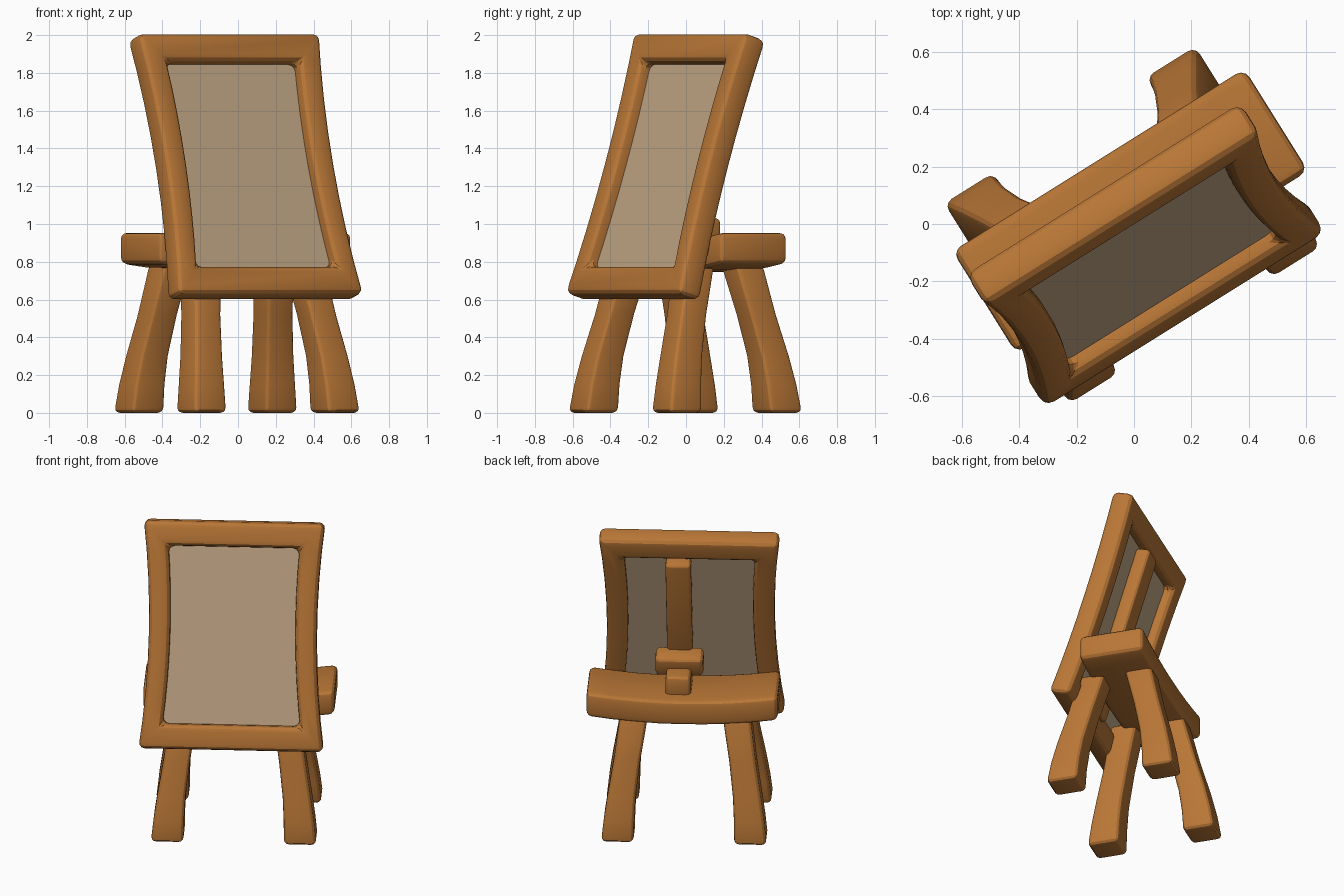
import bpy, bmesh, math
from mathutils import Matrix, Vector

cube = bpy.data.objects.get("Cube")
if cube:
    bpy.data.objects.remove(cube, do_unlink=True)


def material(name, rgb):
    m = bpy.data.materials.new(name)
    m.use_nodes = True
    m.diffuse_color = (*rgb, 1)
    m.node_tree.nodes["Principled BSDF"].inputs["Base Color"].default_value = (*rgb, 1)
    return m


WOOD = material("warm wood", (0.485, 0.183, 0.037))
CANVAS = material("taupe canvas", (0.54, 0.387, 0.238))

# The whole easel is turned; the board also leans back
TURN = Matrix.Rotation(math.radians(32), 4, "Z")
LEAN = (Matrix.Translation((-0.026, -0.108, 1.303))
        @ Matrix.Rotation(math.radians(-17), 4, "X"))


def skin(name, sections, mat, bevel, closed=False, place=Matrix()):
    """Skin four-cornered sections into a solid with rounded edges."""
    bm = bmesh.new()
    rings = [[bm.verts.new(p) for p in s] for s in sections]
    pairs = list(zip(rings, rings[1:]))
    if closed:
        pairs.append((rings[-1], rings[0]))
    else:
        bm.faces.new(rings[0])
        bm.faces.new(rings[-1])
    for a, b in pairs:
        for i in range(4):
            j = (i + 1) % 4
            bm.faces.new((a[i], a[j], b[j], b[i]))
    bmesh.ops.recalc_face_normals(bm, faces=bm.faces)
    if bevel:
        sharp = [e for e in bm.edges if e.calc_face_angle(0) > 0.6]
        bmesh.ops.bevel(bm, geom=sharp, offset=bevel, segments=3,
                        profile=0.5, affect="EDGES", clamp_overlap=True)
    bmesh.ops.transform(bm, matrix=TURN @ place, verts=bm.verts)
    bmesh.ops.recalc_face_normals(bm, faces=bm.faces)
    me = bpy.data.meshes.new(name)
    bm.to_mesh(me)
    bm.free()
    me.materials.append(mat)
    ob = bpy.data.objects.new(name, me)
    bpy.context.collection.objects.link(ob)
    bpy.ops.object.select_all(action="DESELECT")
    ob.select_set(True)
    bpy.context.view_layer.objects.active = ob
    bpy.ops.object.shade_smooth_by_angle(angle=math.radians(18))
    return ob


def rect(cx, cy, z, w, d):
    return [(cx + sx * w / 2, cy + sy * d / 2, z)
            for sx, sy in ((-1, -1), (1, -1), (1, 1), (-1, 1))]


def box(name, lo, hi, mat, bevel, place=Matrix()):
    cx, cy = (lo[0] + hi[0]) / 2, (lo[1] + hi[1]) / 2
    w, d = hi[0] - lo[0], hi[1] - lo[1]
    return skin(name, [rect(cx, cy, z, w, d) for z in (lo[2], hi[2])],
                mat, bevel, place=place)


# Legs: splayed, pinched in the middle
foot, top = Vector((0.417, 0.314)), Vector((0.322, 0.15))
stations = ((0, 0, 0.204), (0.15, 0.1, 0.19), (0.3, 0.26, 0.176),
            (0.52, 0.59, 0.166), (0.79, 1, 0.175))
for side, sx in (("left", 1), ("right", -1)):
    for end, sy in (("front", -1), ("back", 1)):
        rings = []
        for z, f, w in stations:
            c = foot.lerp(top, f)
            rings.append(rect(sx * c.x - 0.007, sy * c.y, z, w, w))
        skin(f"{end}_{side}_leg", rings, WOOD, 0.03)

# Sagging cross beam
beam = []
for i in range(9):
    t = i / 4 - 1
    drop = 0.045 * (1 - t * t)
    beam.append([(0.013 + 0.6 * t, y, z - drop) for y, z in
                 ((-0.165, 0.79), (0.255, 0.79), (0.255, 0.957), (-0.165, 0.957))])
skin("cross_beam", beam, WOOD, 0.035)

# Frame: one closed ring with sides bowed inward
N, HALF, DEPTH = 8, 0.722, 0.072
ring = []
for sx in (1, -1):
    for i in range(N + 1):
        t = sx * (2 * i / N - 1)
        bow = 1 - t * t
        outer = 0.574 - 0.006 * t - 0.048 * bow
        inner = 0.421 - 0.01 * t - 0.028 * bow
        ring.append([(sx * outer, -DEPTH, t * HALF), (sx * inner, -DEPTH, t * 0.564),
                     (sx * inner, DEPTH, t * 0.564), (sx * outer, DEPTH, t * HALF)])
skin("frame", ring, WOOD, 0.04, closed=True, place=LEAN)

# Canvas set into the frame
box("canvas", (-0.45, -0.006, -0.61), (0.45, 0.006, 0.61), CANVAS, 0, LEAN)

# Back post with its clamp block and peg, all on the beam's centre line
MID = 0.043
POST = LEAN @ Matrix.Translation((MID + 0.026, 0, 0))
box("back_post", (-0.08, 0.0, -0.62), (0.08, 0.1, 0.548), WOOD, 0.025, POST)
box("clamp_block", (-0.15, 0.06, -0.295), (0.15, 0.2, -0.155), WOOD, 0.03, POST)
box("peg", (MID - 0.08, -0.1, 0.88), (MID + 0.08, 0.15, 1.032), WOOD, 0.03)
